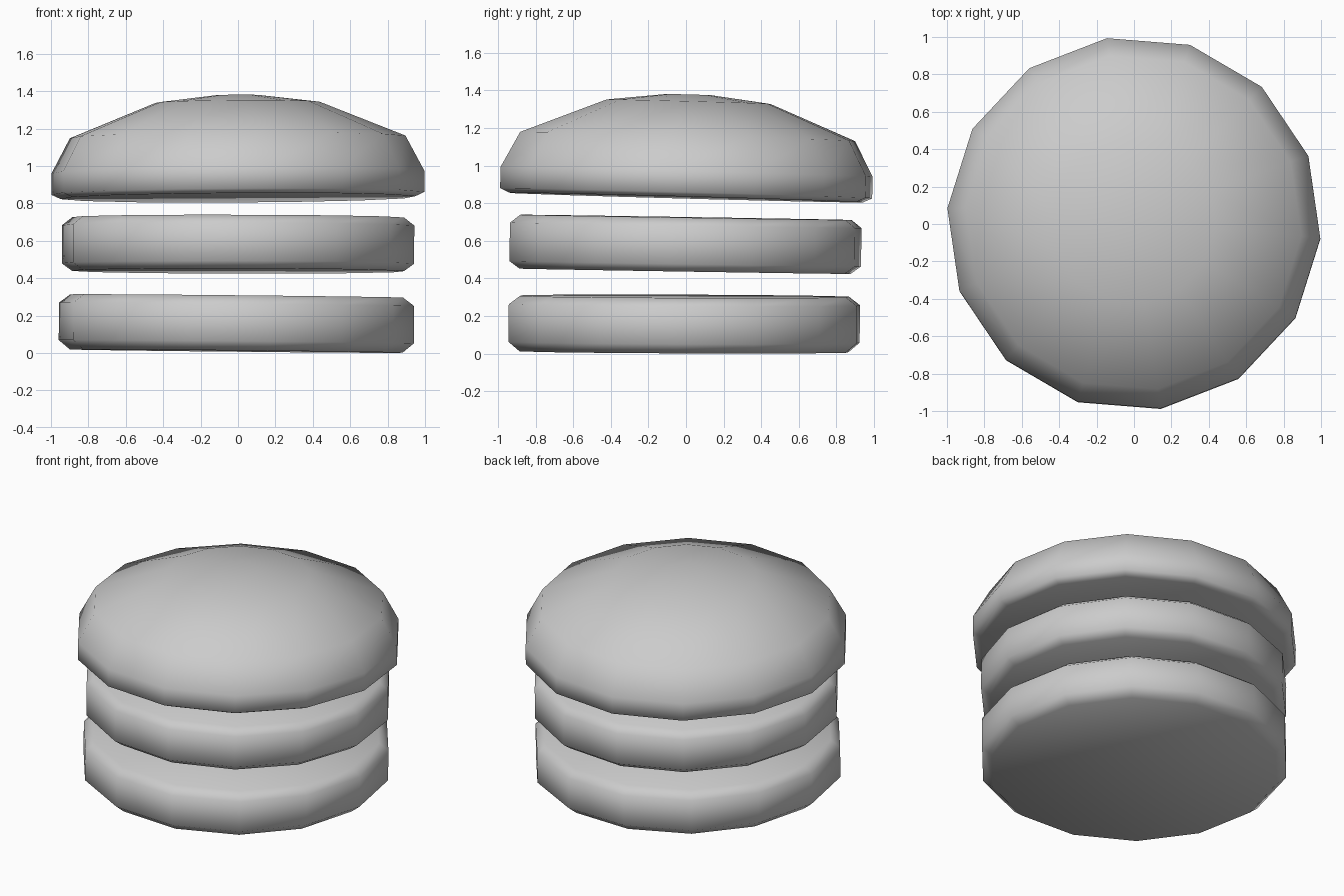
import bpy, bmesh, math

if "Cube" in bpy.data.objects:
    bpy.data.objects.remove(bpy.data.objects["Cube"])

SIDES = 14


def lathe(name, profile, centre, slope, phase):
    """Revolve (radius, z) points, bottom to top, then tilt by the x/y slope."""
    bm = bmesh.new()
    rings = []
    for r, z in profile:
        ring = []
        for i in range(SIDES):
            a = math.radians(phase) + math.tau * i / SIDES
            x, y = r * math.cos(a), r * math.sin(a)
            # lean the side wall slightly so the part tilts rigidly
            dz = z - profile[0][1]
            ring.append(bm.verts.new((centre[0] + x - slope[0] * dz,
                                      centre[1] + y - slope[1] * dz,
                                      z + slope[0] * x + slope[1] * y)))
        rings.append(ring)
    for lo, hi in zip(rings, rings[1:]):
        for i in range(SIDES):
            j = (i + 1) % SIDES
            bm.faces.new((lo[i], lo[j], hi[j], hi[i]))
    bm.faces.new(rings[0][::-1])
    bm.faces.new(rings[-1])
    for f in bm.faces:
        f.smooth = True
    mesh = bpy.data.meshes.new(name)
    bm.to_mesh(mesh)
    bm.free()
    obj = bpy.data.objects.new(name, mesh)
    bpy.context.collection.objects.link(obj)
    return obj


# Bottom bun: bevelled disc
lathe("bottom_bun", [(0.89, 0.01), (0.95, 0.06), (0.95, 0.26), (0.89, 0.305)],
      (-0.01, -0.01), (-0.01, -0.004), -2.3)

# Patty: bevelled disc
lathe("patty", [(0.89, 0.438), (0.945, 0.478), (0.945, 0.682), (0.89, 0.725)],
      (0.0, -0.005), (-0.002, -0.016), -4.6)

# Top bun: domed disc
lathe("top_bun", [(0.95, 0.83), (1.0, 0.853), (1.0, 0.967), (0.9, 1.155),
                  (0.44, 1.34), (0.12, 1.378)],
      (0.0, 0.0), (0.006, -0.027), -4.6)
